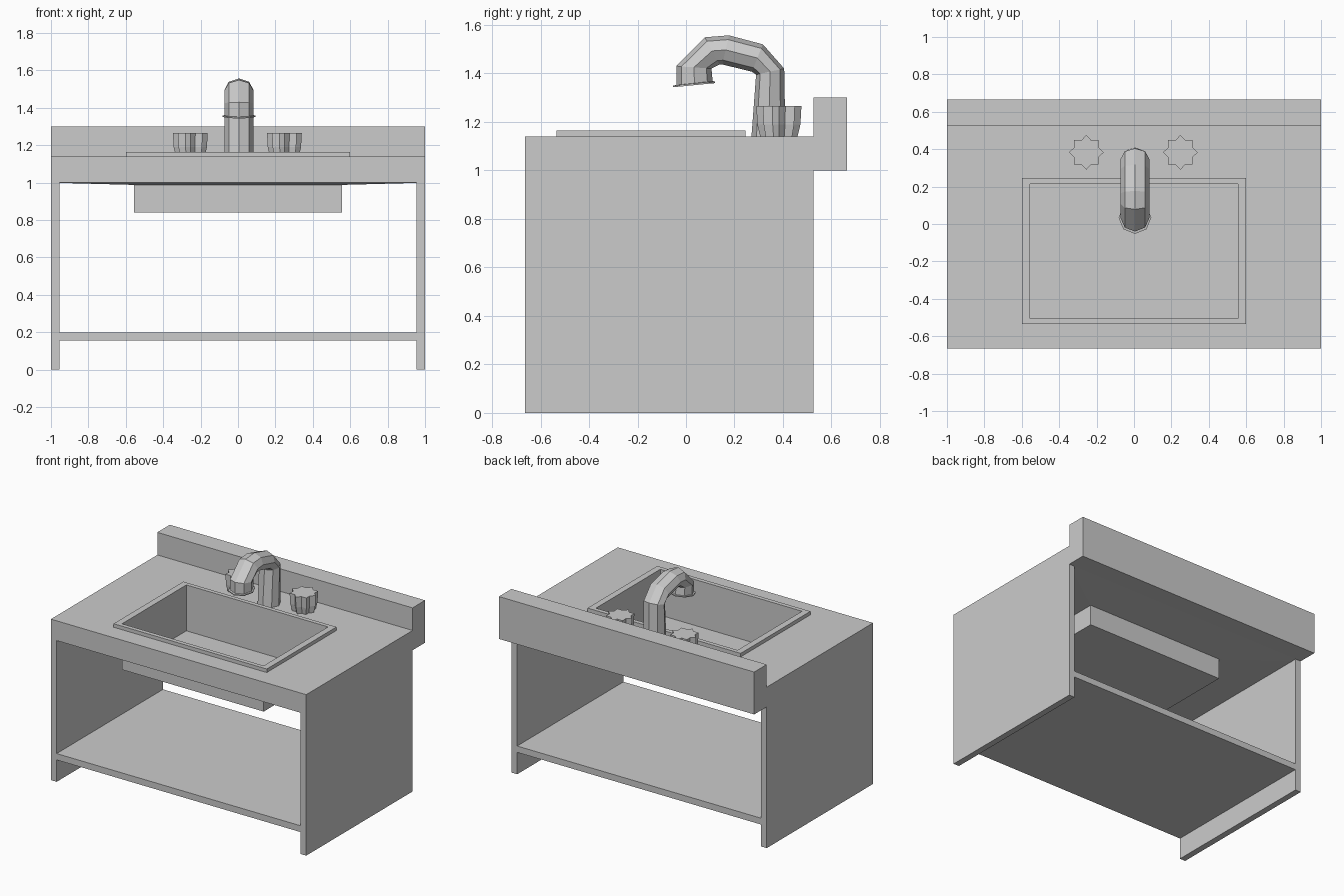
import bpy, bmesh, math
from mathutils import Vector

if "Cube" in bpy.data.objects:
    bpy.data.objects.remove(bpy.data.objects["Cube"])

grey = bpy.data.materials.new("plain_grey")
grey.diffuse_color = (0.6, 0.6, 0.6, 1)
grey.use_nodes = True
grey.node_tree.nodes["Principled BSDF"].inputs["Base Color"].default_value = grey.diffuse_color


def make(name, rings, cap_start=True, cap_end=True):
    """Skin a list of equal-length closed rings into one object."""
    bm = bmesh.new()
    vs = [[bm.verts.new(p) for p in r] for r in rings]
    n = len(vs[0])
    for a, b in zip(vs, vs[1:]):
        for i in range(n):
            j = (i + 1) % n
            bm.faces.new((a[i], a[j], b[j], b[i]))
    if cap_start:
        bm.faces.new(vs[0][::-1])
    if cap_end:
        bm.faces.new(vs[-1])
    bmesh.ops.recalc_face_normals(bm, faces=bm.faces[:])
    me = bpy.data.meshes.new(name)
    bm.to_mesh(me)
    bm.free()
    me.materials.append(grey)
    ob = bpy.data.objects.new(name, me)
    bpy.context.collection.objects.link(ob)
    return ob


def rect(x, y0, y1, z, x0=None):
    x0 = -x if x0 is None else x0
    return [(x0, y0, z), (x, y0, z), (x, y1, z), (x0, y1, z)]


def box(name, x0, x1, y0, y1, z0, z1):
    return make(name, [rect(x1, y0, y1, z, x0) for z in (z0, z1)])


FRONT, BACK = -0.665, 0.525

# Countertop with raised rim and sunken basin as one continuous skin
make("countertop_basin", [
    rect(0.555, -0.505, 0.215, 0.988),
    rect(1.0, FRONT, BACK, 1.0),
    rect(1.0, FRONT, BACK, 1.14),
    rect(0.6, -0.535, 0.245, 1.14),
    rect(0.6, -0.535, 0.245, 1.165),
    rect(0.555, -0.505, 0.215, 1.165),
    rect(0.555, -0.505, 0.215, 0.84),
], cap_start=False)

# Backsplash, side panels and shelf
box("backsplash", -1, 1, BACK, 0.665, 1.0, 1.3)
box("left_panel", -1, -0.955, FRONT, BACK, 0, 1.0)
box("right_panel", 0.955, 1, FRONT, BACK, 0, 1.0)
box("shelf", -0.955, 0.955, FRONT, BACK, 0.155, 0.2)


# Octagonal ring from its outer and inner points in the side plane
def oct_ring(outer, inner, rx, cx=0.005):
    o, i = Vector((cx, *outer)), Vector((cx, *inner))
    mid, ax = (o + i) / 2, (o - i) / 2
    return [mid + ax * math.cos(a) + Vector((rx * math.sin(a), 0, 0))
            for a in (k * math.pi / 4 for k in range(8))]


# Faucet: column, bent spout, and thin flange at the outlet
make("faucet", [
    oct_ring((0.41, 1.14), (0.27, 1.14), 0.077),
    oct_ring((0.405, 1.42), (0.289, 1.395), 0.077),
    oct_ring((0.317, 1.52), (0.272, 1.407), 0.077),
    oct_ring((0.177, 1.557), (0.150, 1.437), 0.077),
    oct_ring((0.078, 1.549), (0.138, 1.437), 0.077),
    oct_ring((-0.04, 1.43), (0.105, 1.42), 0.077),
    oct_ring((-0.04, 1.352), (0.11, 1.368), 0.077),
    oct_ring((-0.053, 1.350), (0.12, 1.367), 0.0875),
    oct_ring((-0.053, 1.343), (0.12, 1.360), 0.0875),
])


# Fluted tap handles with eight points
def star(cx, r, z):
    return [(cx + r * s * math.cos(a), 0.383 + r * s * math.sin(a), z)
            for a, s in ((k * math.pi / 8, 0.75 if k % 2 else 1.0) for k in range(16))]


for name, cx in (("left_handle", -0.255), ("right_handle", 0.248)):
    make(name, [star(cx, 0.077, 1.14), star(cx, 0.089, 1.19), star(cx, 0.093, 1.265)])
